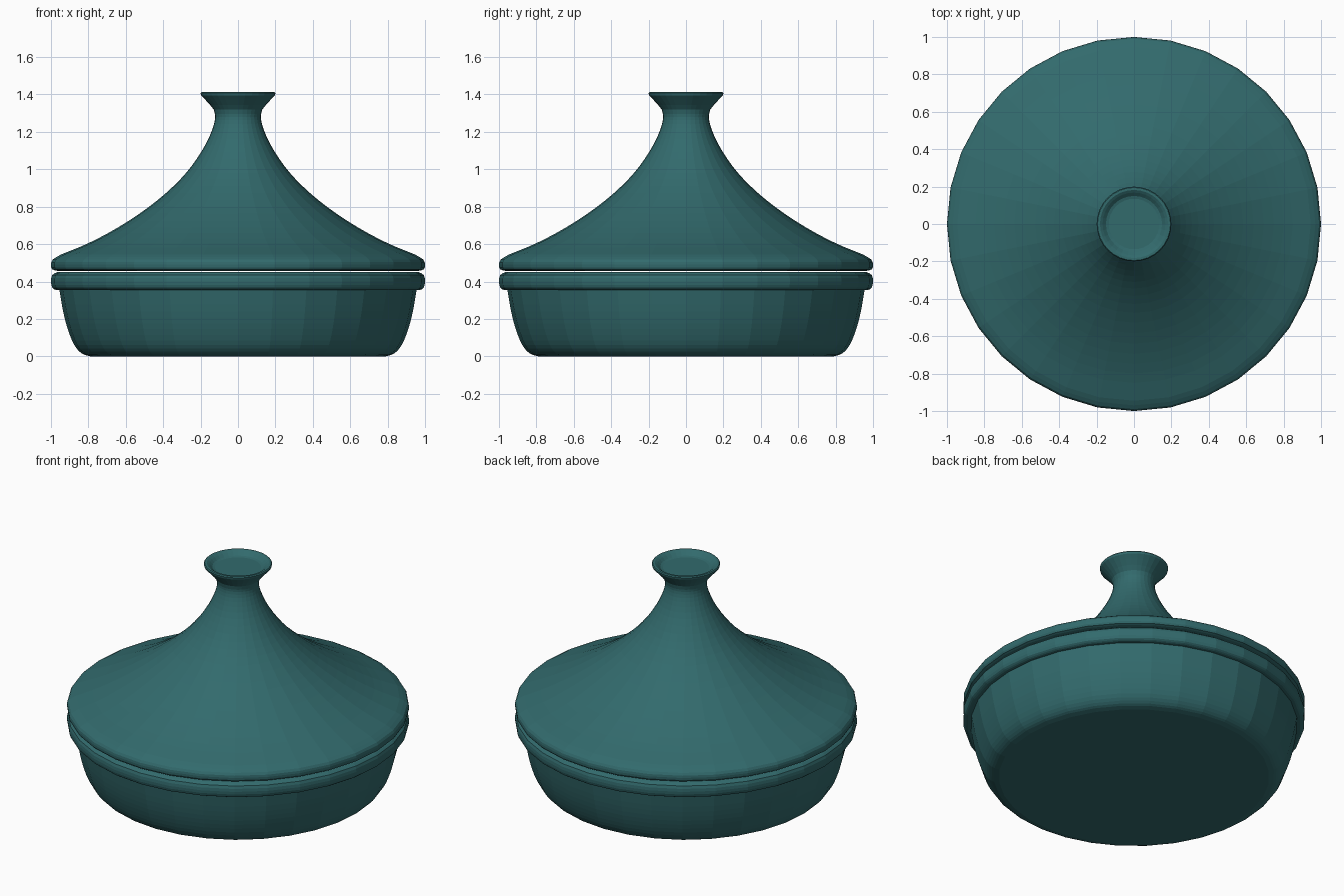
import bpy, bmesh
from math import tau
from mathutils import Vector

SIDES = 32

cube = bpy.data.objects.get("Cube")
if cube:
    bpy.data.objects.remove(cube, do_unlink=True)

glaze = bpy.data.materials.new("teal glaze")
glaze.use_nodes = True
colour = (0.032, 0.145, 0.152, 1)
glaze.diffuse_color = colour
shader = next(n for n in glaze.node_tree.nodes if n.type == 'BSDF_PRINCIPLED')
shader.inputs["Base Color"].default_value = colour


def smooth_path(points, steps=3):
    """Catmull-Rom curve through (radius, height) points."""
    p = [Vector(q) for q in points]
    p = [2 * p[0] - p[1]] + p + [2 * p[-1] - p[-2]]
    out = []
    for a, b, c, d in zip(p, p[1:], p[2:], p[3:]):
        for i in range(steps):
            t = i / steps
            out.append(0.5 * (2 * b + (c - a) * t + (2 * a - 5 * b + 4 * c - d) * t * t
                              + (3 * b - a - 3 * c + d) * t ** 3))
    return [tuple(v) for v in out] + [points[-1]]


def lathe(name, profile):
    """Spin a (radius, height) profile around the z axis."""
    bm = bmesh.new()
    verts = [bm.verts.new((max(r, 0), 0, z)) for r, z in profile]
    edges = [bm.edges.new(pair) for pair in zip(verts, verts[1:])]
    bmesh.ops.spin(bm, geom=verts + edges, cent=(0, 0, 0), axis=(0, 0, 1),
                   angle=tau, steps=SIDES, use_merge=True)
    bmesh.ops.remove_doubles(bm, verts=bm.verts[:], dist=0.0005)
    bmesh.ops.recalc_face_normals(bm, faces=bm.faces[:])
    mesh = bpy.data.meshes.new(name)
    bm.to_mesh(mesh)
    bm.free()
    mesh.materials.append(glaze)
    obj = bpy.data.objects.new(name, mesh)
    bpy.context.collection.objects.link(obj)
    return obj


# Dish: flat base, rounded wall, rolled rim, hollow inside
dish_wall = smooth_path([(0.79, 0), (0.835, 0.015), (0.875, 0.06), (0.91, 0.145),
                         (0.935, 0.24), (0.955, 0.355)])
dish_rim = smooth_path([(0.975, 0.355), (0.993, 0.367), (1, 0.4),
                        (0.993, 0.435), (0.965, 0.451)], 2)
dish_inside = [(0.89, 0.45), (0.87, 0.25), (0.82, 0.12), (0.74, 0.06), (0, 0.06)]
lathe("dish", [(0, 0)] + dish_wall + dish_rim + dish_inside)

# Lid: rolled edge, sweeping cone, flared knob with a shallow recess
lid_edge = smooth_path([(0.965, 0.457), (0.993, 0.465), (1, 0.49),
                        (0.99, 0.518), (0.945, 0.545)], 2)
lid_cone = smooth_path([(0.945, 0.545), (0.8, 0.605), (0.64, 0.69), (0.475, 0.8),
                        (0.345, 0.91), (0.25, 1.015), (0.175, 1.13),
                        (0.135, 1.22), (0.122, 1.28), (0.13, 1.32)])
knob = [(0.15, 1.345), (0.175, 1.372), (0.197, 1.395), (0.2, 1.407), (0.195, 1.413),
        (0.182, 1.413), (0.168, 1.404), (0.15, 1.388), (0.135, 1.384), (0, 1.384)]
lid_inside = [(0, 1.0), (0.15, 0.98), (0.3, 0.84), (0.55, 0.66), (0.88, 0.5), (0.89, 0.457)]
lathe("lid", lid_inside + lid_edge + lid_cone[1:] + knob)
